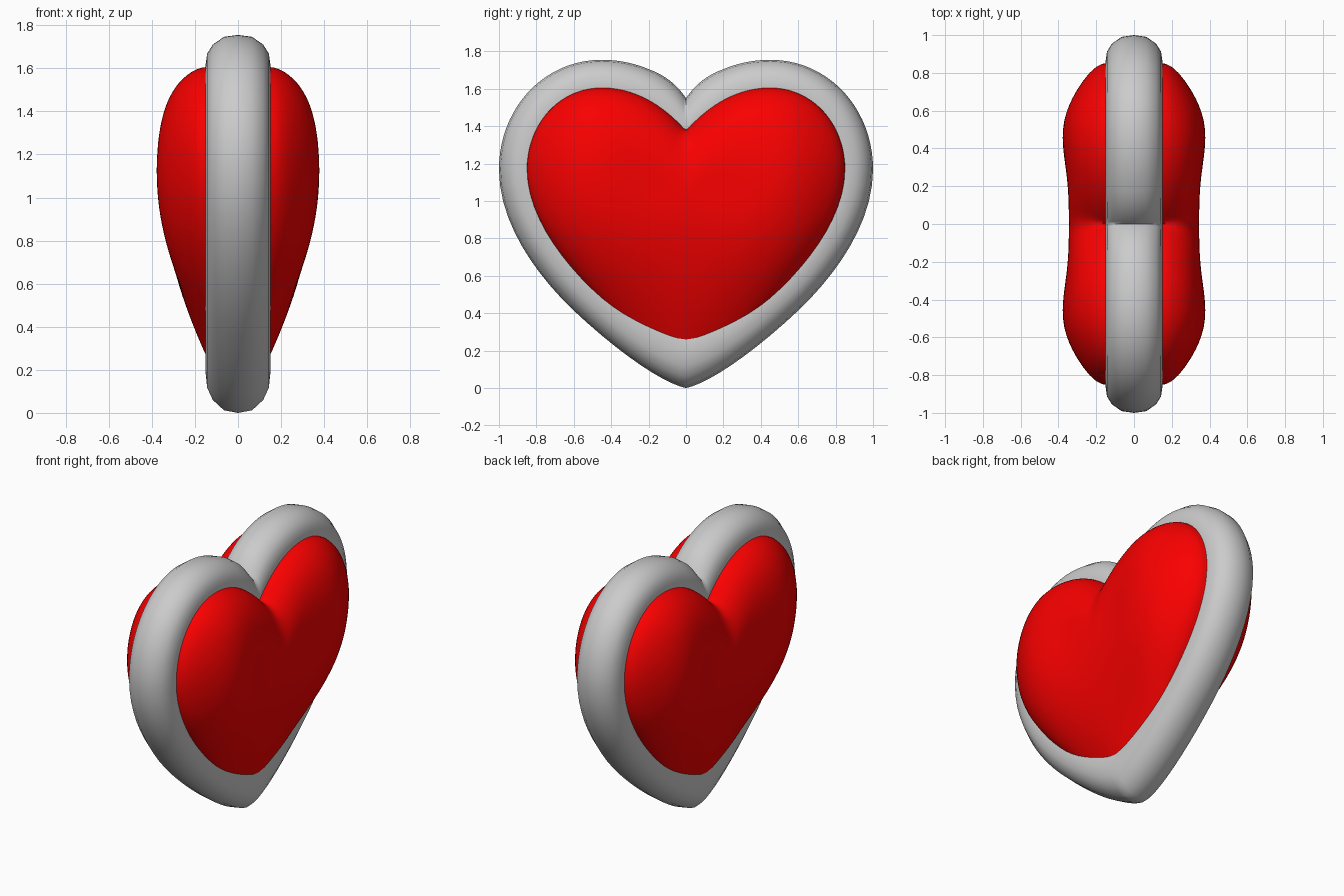
import bpy, bmesh, math
from mathutils import Vector
from mathutils.geometry import interpolate_bezier

if "Cube" in bpy.data.objects:
    bpy.data.objects.remove(bpy.data.objects["Cube"])

# Right half of the heart centre line, from notch to tip (y, z)
SEGMENTS = [((0, 1.375), (.12, 1.51), (.27, 1.605), (.45, 1.605)),
            ((.45, 1.605), (.68, 1.605), (.85, 1.41), (.85, 1.17)),
            ((.85, 1.17), (.85, .72), (.22, .245), (0, .2))]
half = []
for seg in SEGMENTS:
    pts = interpolate_bezier(*[Vector((p[0], p[1], 0)) for p in seg], 21)
    half += [Vector((p.x, p.y)) for p in pts[:-1]]
half.append(Vector((0, .2)))
LAST = len(half) - 1


def mirror_loop(row):
    return row + [Vector((v.x, -v.y, v.z)) for v in reversed(row[1:-1])]


def grid_object(name, rings, close, angle):
    """Skin equal closed rings of points; optionally join last ring to first."""
    bm = bmesh.new()
    vs = [[bm.verts.new(p) for p in ring] for ring in rings]
    n = len(rings[0])
    for i in range(len(vs) if close else len(vs) - 1):
        a, b = vs[i], vs[(i + 1) % len(vs)]
        for j in range(n):
            k = (j + 1) % n
            bm.faces.new((a[j], a[k], b[k], b[j]))
    bmesh.ops.remove_doubles(bm, verts=bm.verts, dist=1e-5)
    bmesh.ops.dissolve_degenerate(bm, edges=bm.edges, dist=1e-6)
    bmesh.ops.recalc_face_normals(bm, faces=bm.faces)
    me = bpy.data.meshes.new(name)
    bm.to_mesh(me)
    bm.free()
    ob = bpy.data.objects.new(name, me)
    bpy.context.collection.objects.link(ob)
    bpy.context.view_layer.objects.active = ob
    ob.select_set(True)
    bpy.ops.object.shade_smooth_by_angle(angle=math.radians(angle))
    ob.select_set(False)
    return ob


def outward(i):
    """In-plane tube offset, turning upright towards the notch and the tip."""
    p = half[i]
    t = (half[min(i + 1, LAST)] - half[max(i - 1, 0)]).normalized()
    n = Vector((-t.y, t.x)) * .15
    if i <= 20:
        return n.lerp(Vector((0, .175)), max(0, 1 - p.x / .25))
    if i >= 40:
        return n.lerp(Vector((0, -.2)), max(0, 1 - (p.x / .5) ** 2))
    return n


# Outer tube: rounded section (fraction of offset, x) swept round the heart
QUARTER = [(1, 0), (.94, .065), (.7, .117), (.42, .143), (.1, .15)]
SECTION = QUARTER + [(-u, x) for u, x in reversed(QUARTER)]
SECTION += [(u, -x) for u, x in reversed(SECTION[1:-1])]
rings = []
for u, x in SECTION:
    row = []
    for i, p in enumerate(half):
        q = p + outward(i) * u
        row.append(Vector((x, q.x, q.y)))
    rings.append(mirror_loop(row))
grid_object("heart_rim", rings, True, 60)

# Puffy centre: domes that swell from the rim on both faces
CENTRE = Vector((0, 1.0))


def swell(p, r):
    d = (p - CENTRE).normalized()
    tip = max(0, -d.y) ** 2
    notch = max(0, d.y) ** 4
    power = 3 - 1.4 * tip - .8 * notch
    root = .5 + .5 * tip + .05 * notch
    y = p.x * r
    bump = .06 * math.exp(-((y - .56) / .28) ** 2) * (1 - r ** 6)
    bump *= (1 - .8 * tip) * (1 - math.exp(-(4 * r) ** 2))
    edge = .15 - .03 * tip ** 4 * r ** 4
    return edge + .195 * max(0, 1 - r ** power) ** root + bump


def dome_ring(r, side):
    row = []
    for p in half:
        q = CENTRE + (p - CENTRE) * r
        row.append(Vector((side * swell(p, r), q.x, q.y)))
    ring = mirror_loop(row)
    n = len(ring)
    # inner rings are relaxed so the notch and tip creases fade out
    for _ in range(round(60 * (1 - r)) if r > 0 else 0):
        ring = [ring[j] * .5 + (ring[j - 1] + ring[(j + 1) % n]) * .25 for j in range(n)]
    return ring


# hidden rounded edge of the cushion inside the rim
seam = []
for x, u in ((.1, .25), (0, .42), (-.1, .25)):
    pts = [p + outward(i) * u for i, p in enumerate(half)]
    seam.append(mirror_loop([Vector((x, q.x, q.y)) for q in pts]))

steps = [math.sin(i / 24 * math.pi / 2) for i in range(25)]
rings = [dome_ring(r, 1) for r in steps] + seam + [dome_ring(r, -1) for r in reversed(steps)]
heart = grid_object("heart_cushion", rings, False, 60)
red = bpy.data.materials.new("red")
red.diffuse_color = (.95, 0, 0, 1)
red.use_nodes = True
red.node_tree.nodes["Principled BSDF"].inputs["Base Color"].default_value = red.diffuse_color
heart.data.materials.append(red)
